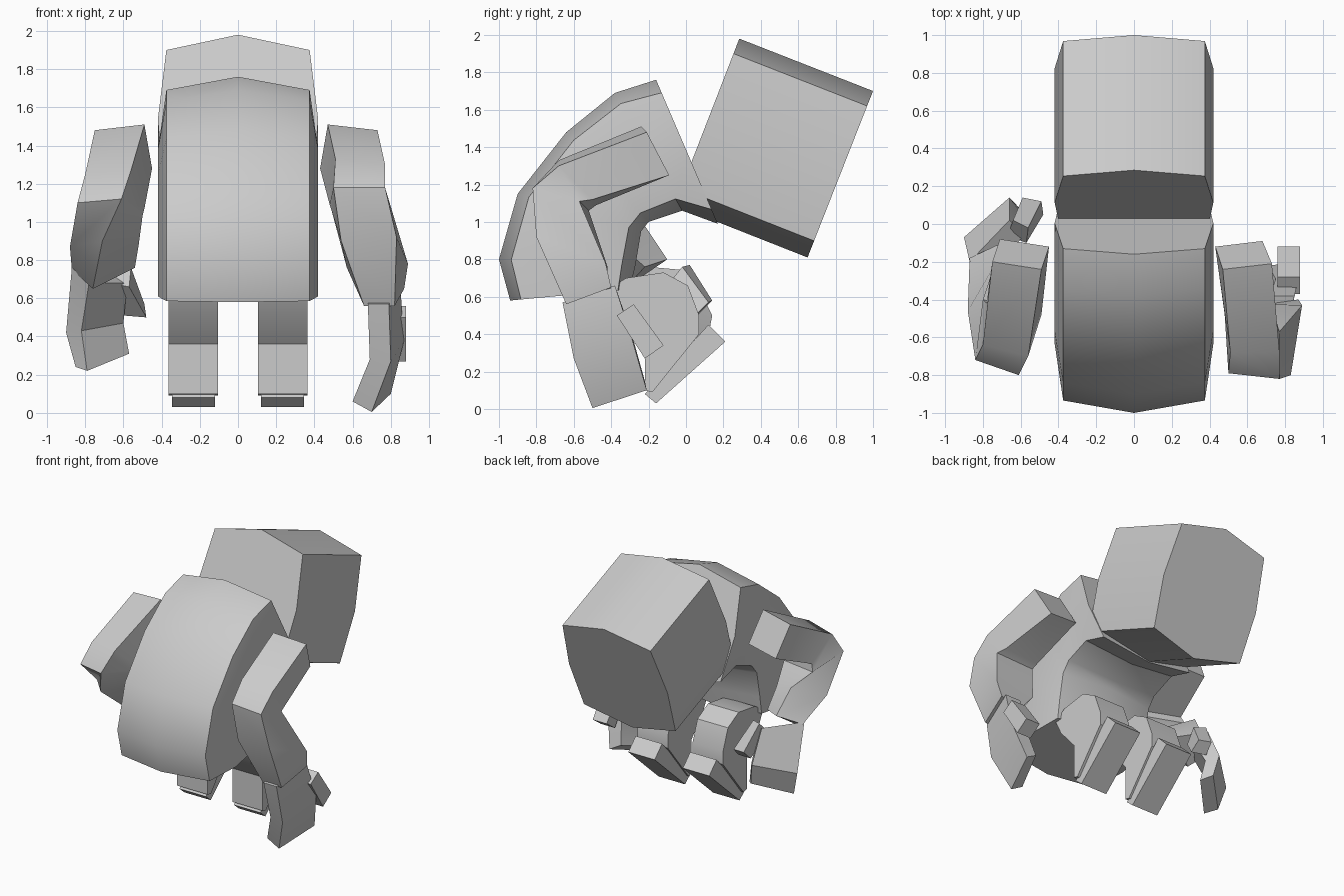
import bpy, bmesh, math
from mathutils import Vector


def loft(name, rings):
    """Skin a list of equal-length closed rings and cap both ends."""
    bm = bmesh.new()
    vs = [[bm.verts.new(p) for p in r] for r in rings]
    n = len(vs[0])
    for a, b in zip(vs, vs[1:]):
        for i in range(n):
            j = (i + 1) % n
            bm.faces.new((a[i], a[j], b[j], b[i]))
    bm.faces.new(vs[0])
    bm.faces.new(vs[-1])
    bmesh.ops.recalc_face_normals(bm, faces=bm.faces)
    me = bpy.data.meshes.new(name)
    bm.to_mesh(me)
    bm.free()
    ob = bpy.data.objects.new(name, me)
    bpy.context.collection.objects.link(ob)
    bpy.ops.object.select_all(action='DESELECT')
    ob.select_set(True)
    bpy.context.view_layer.objects.active = ob
    bpy.ops.object.shade_smooth_by_angle(angle=math.radians(32))
    return ob


# Faceted cross-section shared by torso and head: (x, blend from inner to outer)
SECTION = [(0, 0), (.39, .1), (.42, .5), (.375, .91), (0, 1),
           (-.375, .91), (-.42, .5), (-.39, .1)]


def section_ring(inner, outer):
    i, o = Vector((0, *inner)), Vector((0, *outer))
    return [i.lerp(o, t) + Vector((x, 0, 0)) for x, t in SECTION]


def slab(name, profile, x0, x1):
    """Extrude a y-z profile along x."""
    return loft(name, [[(x, y, z) for y, z in profile] for x in (x0, x1)])


# Hunched torso
loft("torso", [section_ring(i, o) for i, o in [
    ((-.30, .64), (-.94, .58)), ((-.27, .77), (-1.0, .80)),
    ((-.24, .95), (-.90, 1.15)), ((-.20, 1.0), (-.64, 1.48)),
    ((-.02, 1.06), (-.38, 1.69)), ((.17, .99), (-.16, 1.76))]])

# Tilted head
loft("head", [section_ring((-.06, 1.09), (.285, 1.98)),
              section_ring((.65, .81), (1.0, 1.70))])

# Crouching legs and feet
leg = [(-.42, .64), (-.32, .70), (-.12, .73), (.01, .66), (.07, .50),
       (.07, .40), (-.18, .09), (-.22, .10), (-.22, .36), (-.36, .52)]
foot = [(.21, .36), (.12, .45), (-.22, .08), (-.16, .03)]
for s, side in ((1, "right"), (-1, "left")):
    slab(side + "_leg", leg, s * .105, s * .365)
    slab(side + "_foot", foot, s * .12, s * .345)

# Right arm hanging down
loft("right_arm", [
    [(.47, -.24, 1.51), (.73, -.21, 1.48), (.68, -.09, 1.25), (.43, -.12, 1.28)],
    [(.51, -.68, 1.33), (.77, -.68, 1.30), (.75, -.50, 1.12), (.48, -.48, 1.09)],
    [(.50, -.79, 1.18), (.77, -.82, 1.18), (.77, -.57, 1.11), (.49, -.52, 1.06)],
    [(.54, -.77, .90), (.83, -.80, .92), (.89, -.43, .78), (.57, -.42, .76)],
    [(.66, -.64, .56), (.82, -.64, .56), (.87, -.40, .65), (.69, -.42, .62)]])
loft("right_hand", [
    [(.68, -.66, .57), (.79, -.66, .57), (.85, -.38, .66), (.72, -.38, .66)],
    [(.69, -.59, .28), (.80, -.60, .27), (.87, -.29, .38), (.75, -.29, .40)],
    [(.60, -.50, .06), (.70, -.50, .005), (.80, -.21, .10), (.71, -.22, .15)]])
slab("right_thumb", [(-.37, .50), (-.28, .56), (-.12, .34), (-.22, .27)], .76, .88)

# Left arm swung backwards
loft("left_arm", [
    [(-.49, -.24, 1.51), (-.75, -.20, 1.48), (-.71, -.08, 1.25), (-.45, -.12, 1.28)],
    [(-.56, -.70, 1.27), (-.80, -.64, 1.25), (-.78, -.42, 1.10), (-.49, -.48, 1.07)],
    [(-.61, -.80, 1.12), (-.84, -.72, 1.10), (-.80, -.40, 1.05), (-.50, -.48, 1.03)],
    [(-.71, -.66, .90), (-.88, -.46, .87), (-.74, -.22, .98), (-.52, -.36, .88)],
    [(-.76, -.32, .65), (-.87, -.18, .75), (-.70, -.10, .80), (-.54, -.22, .76)]])
loft("left_hand", [
    [(-.78, -.27, .68), (-.87, -.20, .76), (-.66, .02, .74), (-.58, -.06, .68)],
    [(-.82, -.15, .43), (-.90, -.07, .42), (-.66, .14, .50), (-.60, .06, .47)],
    [(-.79, -.18, .22), (-.85, -.10, .24), (-.63, .11, .34), (-.57, .04, .31)]])
loft("left_thumb", [
    [(-.67, -.06, .68), (-.57, -.10, .66), (-.56, -.02, .76), (-.64, .02, .77)],
    [(-.60, .07, .51), (-.48, .05, .50), (-.49, .12, .57), (-.59, .14, .58)]])
